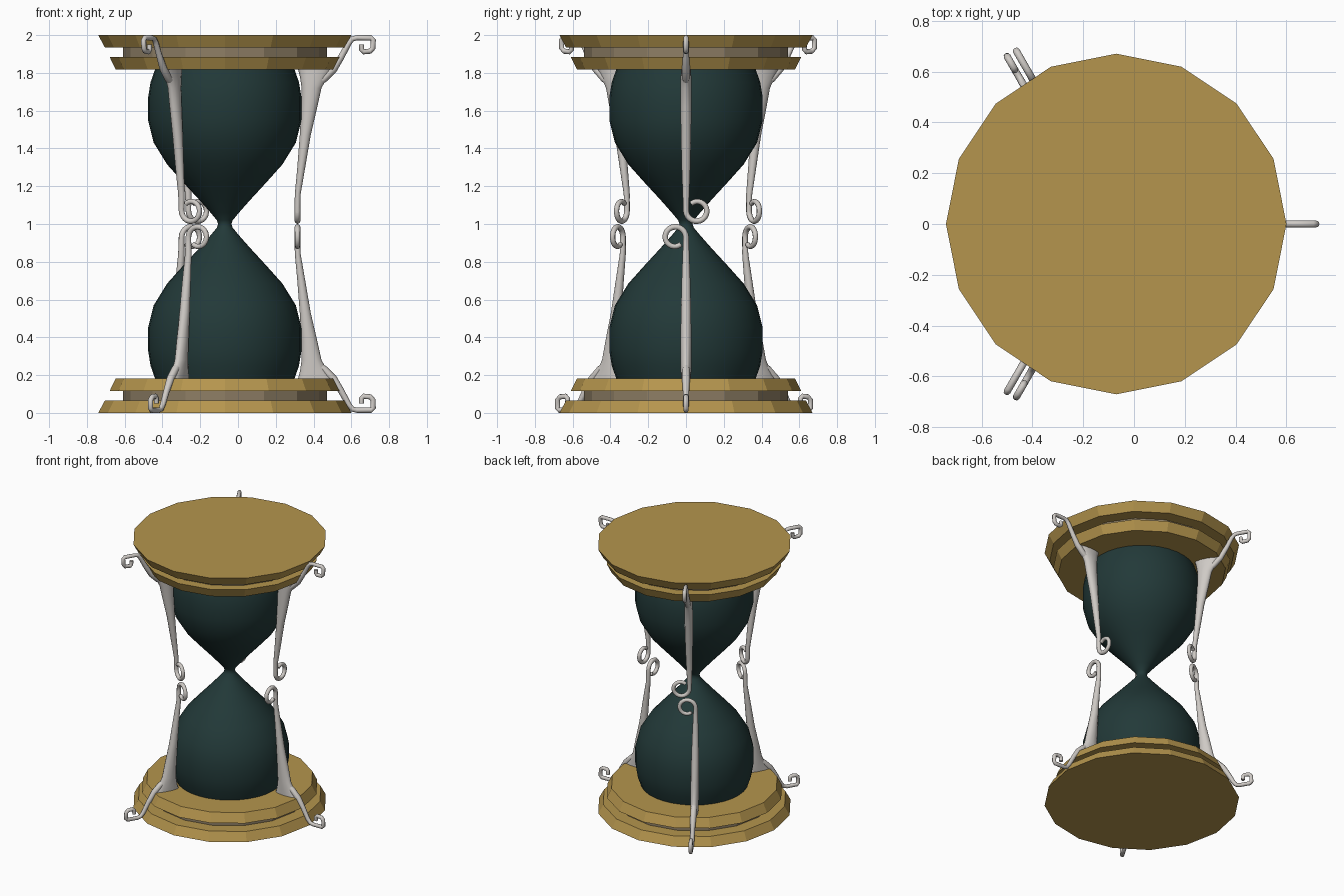
import bpy, bmesh, math
from mathutils import Matrix, Vector

if "Cube" in bpy.data.objects:
    bpy.data.objects.remove(bpy.data.objects["Cube"])

CX = -0.07  # axis of the hourglass


def material(name, rgb):
    m = bpy.data.materials.new(name)
    m.diffuse_color = (*rgb, 1)
    m.use_nodes = True
    m.node_tree.nodes["Principled BSDF"].inputs["Base Color"].default_value = m.diffuse_color
    return m


GOLD = material("gold", (0.46, 0.30, 0.075))
BRONZE = material("dull bronze", (0.27, 0.21, 0.13))
TEAL = material("dark teal glass", (0.016, 0.041, 0.040))
SILVER = material("silver", (0.62, 0.59, 0.56))


def loft(name, rings, mat, smooth=True):
    """Skin a list of equal-length closed rings and cap both ends."""
    bm = bmesh.new()
    vr = [[bm.verts.new(p) for p in ring] for ring in rings]
    n = len(rings[0])
    for a, b in zip(vr, vr[1:]):
        for i in range(n):
            bm.faces.new((a[i], a[(i + 1) % n], b[(i + 1) % n], b[i]))
    bm.faces.new(vr[0][::-1])
    bm.faces.new(vr[-1])
    bmesh.ops.recalc_face_normals(bm, faces=bm.faces)
    me = bpy.data.meshes.new(name)
    bm.to_mesh(me)
    bm.free()
    me.materials.append(mat)
    for p in me.polygons:
        p.use_smooth = smooth and len(p.vertices) == 4
    ob = bpy.data.objects.new(name, me)
    bpy.context.collection.objects.link(ob)
    return ob


def ellipse(x, y, z, a, b, n):
    return [(x + a * math.cos(2 * math.pi * i / n),
             y + b * math.sin(2 * math.pi * i / n), z) for i in range(n)]


def lathe(name, profile, n, mat, smooth):
    return loft(name, [ellipse(CX, 0, z, r, r, n) for r, z in profile], mat, smooth)


def tube(name, pts, radii, side, mat, n=8):
    """Round tube along a planar path; side is the normal of the path plane."""
    pts = [Vector(p) for p in pts]
    side = Vector(side)
    rings = []
    for i, p in enumerate(pts):
        d = (pts[min(i + 1, len(pts) - 1)] - pts[max(i - 1, 0)]).normalized()
        u = side.cross(d)
        rings.append([p + radii[i] * (u * math.cos(2 * math.pi * k / n)
                                      + side * math.sin(2 * math.pi * k / n))
                      for k in range(n)])
    return loft(name, rings, mat)


# stepped end plates, bottom and top
TIERS = [("outer_plate", 0.67, 0.635, 0.0, 0.065, GOLD),
         ("plate_groove", 0.54, 0.54, 0.065, 0.115, BRONZE),
         ("inner_plate", 0.61, 0.577, 0.115, 0.182, GOLD)]
for name, r0, r1, z0, z1, mat in TIERS:
    lathe("lower_" + name, [(r0, z0), (r1, z1)], 16, mat, False)
    # the top tiers taper the same way, towards the middle
    lathe("upper_" + name, [(r0, 2 - z0), (r1, 2 - z1)], 16, mat, False)

# glass bulbs
half = [(0.365, 0.17), (0.393, 0.25), (0.406, 0.33), (0.406, 0.45), (0.376, 0.57),
        (0.305, 0.685), (0.22, 0.78), (0.137, 0.87), (0.075, 0.94), (0.042, 0.98)]
lathe("glass_bulbs", half + [(0.035, 1.0)] + [(r, 2 - z) for r, z in half[::-1]],
      32, TEAL, True)

# blade of the leg: inner radius, outer radius, height, half width
BLADE = [(0.371, 0.399, 1.06, 0.014), (0.371, 0.402, 1.16, 0.018),
         (0.384, 0.426, 1.30, 0.023), (0.397, 0.455, 1.47, 0.027),
         (0.405, 0.490, 1.62, 0.029), (0.407, 0.512, 1.72, 0.029),
         (0.398, 0.545, 1.78, 0.028), (0.385, 0.585, 1.83, 0.026)]
# clasp that wraps the plate: radius, height, thickness
CLASP = [(0.48, 1.735, 0.016), (0.525, 1.77, 0.021), (0.575, 1.82, 0.021),
         (0.617, 1.885, 0.017), (0.655, 1.955, 0.015), (0.675, 1.98, 0.014),
         (0.70, 1.986, 0.014), (0.775, 1.986, 0.014), (0.786, 1.975, 0.014),
         (0.784, 1.93, 0.014), (0.77, 1.915, 0.014), (0.735, 1.912, 0.014),
         (0.725, 1.922, 0.014), (0.724, 1.95, 0.013)]


def half_leg(name, angle, curl, shift, lower):
    parts = [loft(name, [ellipse((a + b) / 2, 0, z, (b - a) / 2, w, 12)
                         for a, b, z, w in BLADE], SILVER)]
    parts.append(tube("clasp", [(r, 0, z) for r, z, _ in CLASP],
                      [t for *_, t in CLASP], (0, 1, 0), SILVER))
    # scroll at the waist
    path, rad = [(0.385, 0, 1.14)], [0.015]
    for i in range(21):
        f = i / 20
        a = math.radians(180 + 310 * f)
        R = 0.058 - 0.010 * f
        path.append((0.385, curl * (0.058 + R * math.cos(a)), 1.07 + R * math.sin(a)))
        rad.append(0.0155 - 0.002 * f)
    parts.append(tube("scroll", path, rad, (1, 0, 0), SILVER))
    # place round the axis; lower halves are the upper ones turned about x
    mat = (Matrix.Translation((CX, 0, 0)) @ Matrix.Rotation(math.radians(angle), 4, 'Z')
           @ Matrix.Translation((0, shift, 0)))
    if lower:
        mat = (Matrix.Translation((0, 0, 2)) @ Matrix.Rotation(math.pi, 4, 'X')) @ mat
    for p in parts:
        p.data.transform(mat)
    bpy.ops.object.select_all(action='DESELECT')
    for p in parts:
        p.select_set(True)
    bpy.context.view_layer.objects.active = parts[0]
    bpy.ops.object.join()


# three legs, each an upper and a lower half
LEGS = [("right", 0, 1, 0), ("back", 120, -1, 0), ("front", 240, 1, -0.042)]
for side, angle, curl, shift in LEGS:
    half_leg(f"upper_{side}_leg", angle, curl, shift, False)
    other = {"right": "right", "back": "front", "front": "back"}[side]
    half_leg(f"lower_{other}_leg", angle, curl, shift, True)
